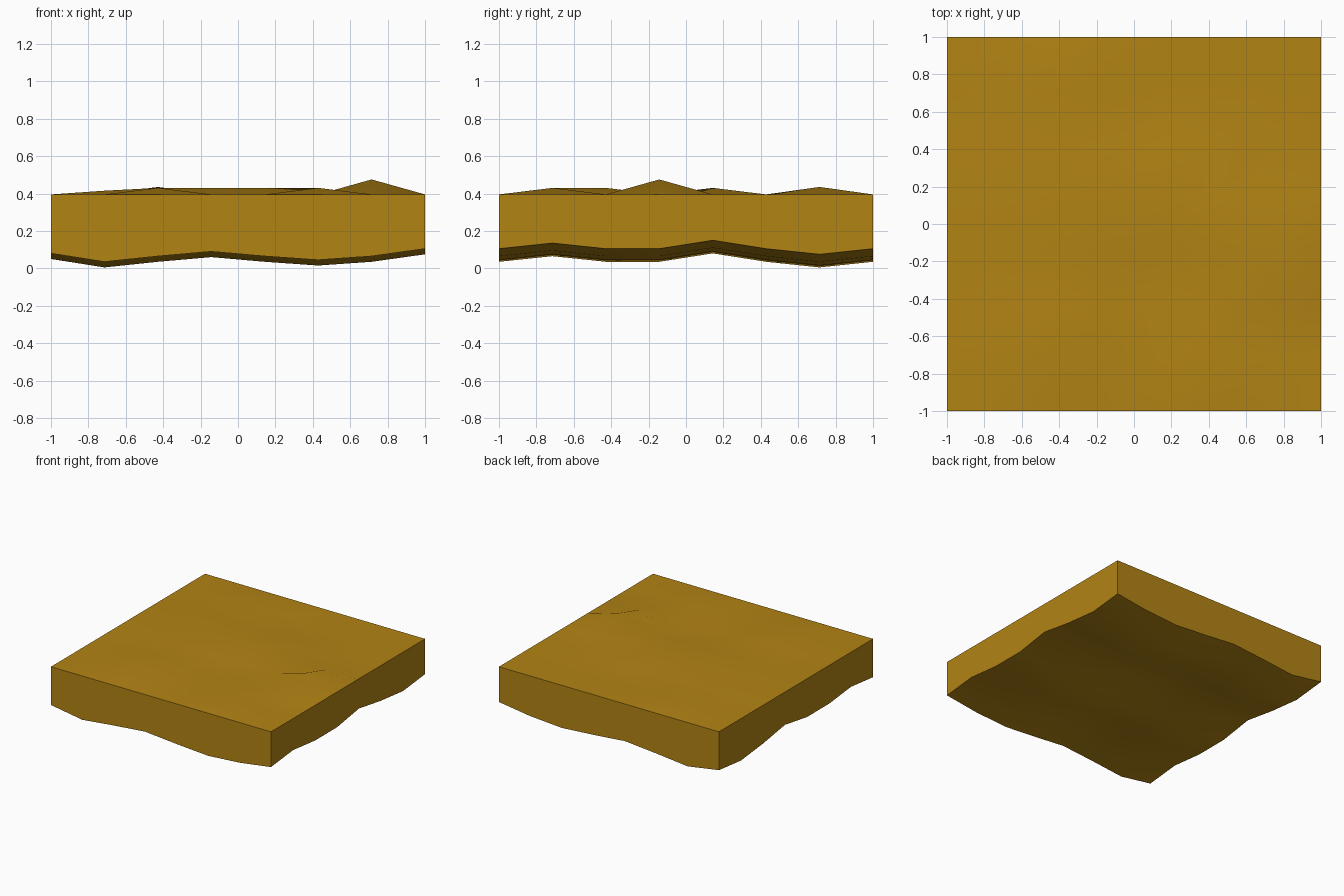
import bpy, bmesh

if "Cube" in bpy.data.objects:
    bpy.data.objects.remove(bpy.data.objects["Cube"])

N = 8
RIM = 0.395
coords = [-1 + 2 * i / (N - 1) for i in range(N)]

# Underside relief: one profile along x (front edge) plus an offset along y
under_x = [0.08, 0.035, 0.065, 0.09, 0.065, 0.045, 0.065, 0.105]
under_y = [0, 0.03, 0, 0, 0.045, 0, -0.03, 0]

# Gentle bumps on the top, by (column, row)
bumps = {(2, 1): 0.43, (5, 1): 0.43, (2, 2): 0.43,
         (6, 3): 0.475, (1, 4): 0.415,
         (2, 4): 0.43, (3, 4): 0.43, (4, 4): 0.43, (5, 4): 0.43,
         (2, 6): 0.435}

bm = bmesh.new()


def sheet(height):
    """Grid of vertices indexed [column][row]."""
    return [[bm.verts.new((x, y, height(i, j))) for j, y in enumerate(coords)]
            for i, x in enumerate(coords)]


top = sheet(lambda i, j: bumps.get((i, j), RIM))
bottom = sheet(lambda i, j: under_x[i] + under_y[j])

# Top and bottom surfaces
for i in range(N - 1):
    for j in range(N - 1):
        for g in (top, bottom):
            bm.faces.new((g[i][j], g[i + 1][j], g[i + 1][j + 1], g[i][j + 1]))

# Side walls around the border
m = N - 1
ring = ([(i, 0) for i in range(m)] + [(m, j) for j in range(m)] +
        [(i, m) for i in range(m, 0, -1)] + [(0, j) for j in range(m, 0, -1)])
for (a, b), (c, d) in zip(ring, ring[1:] + ring[:1]):
    bm.faces.new((bottom[a][b], bottom[c][d], top[c][d], top[a][b]))

bmesh.ops.recalc_face_normals(bm, faces=bm.faces)
mesh = bpy.data.meshes.new("ground_tile")
bm.to_mesh(mesh)
bm.free()

tile = bpy.data.objects.new("ground_tile", mesh)
bpy.context.collection.objects.link(tile)

# Ochre earth colour
mat = bpy.data.materials.new("ochre")
mat.diffuse_color = (0.45, 0.23, 0.007, 1)
mat.use_nodes = True
mat.node_tree.nodes["Principled BSDF"].inputs["Base Color"].default_value = mat.diffuse_color
mesh.materials.append(mat)

# Smooth relief with crisp border edges
bpy.context.view_layer.objects.active = tile
tile.select_set(True)
bpy.ops.object.shade_smooth_by_angle(angle=0.7)
